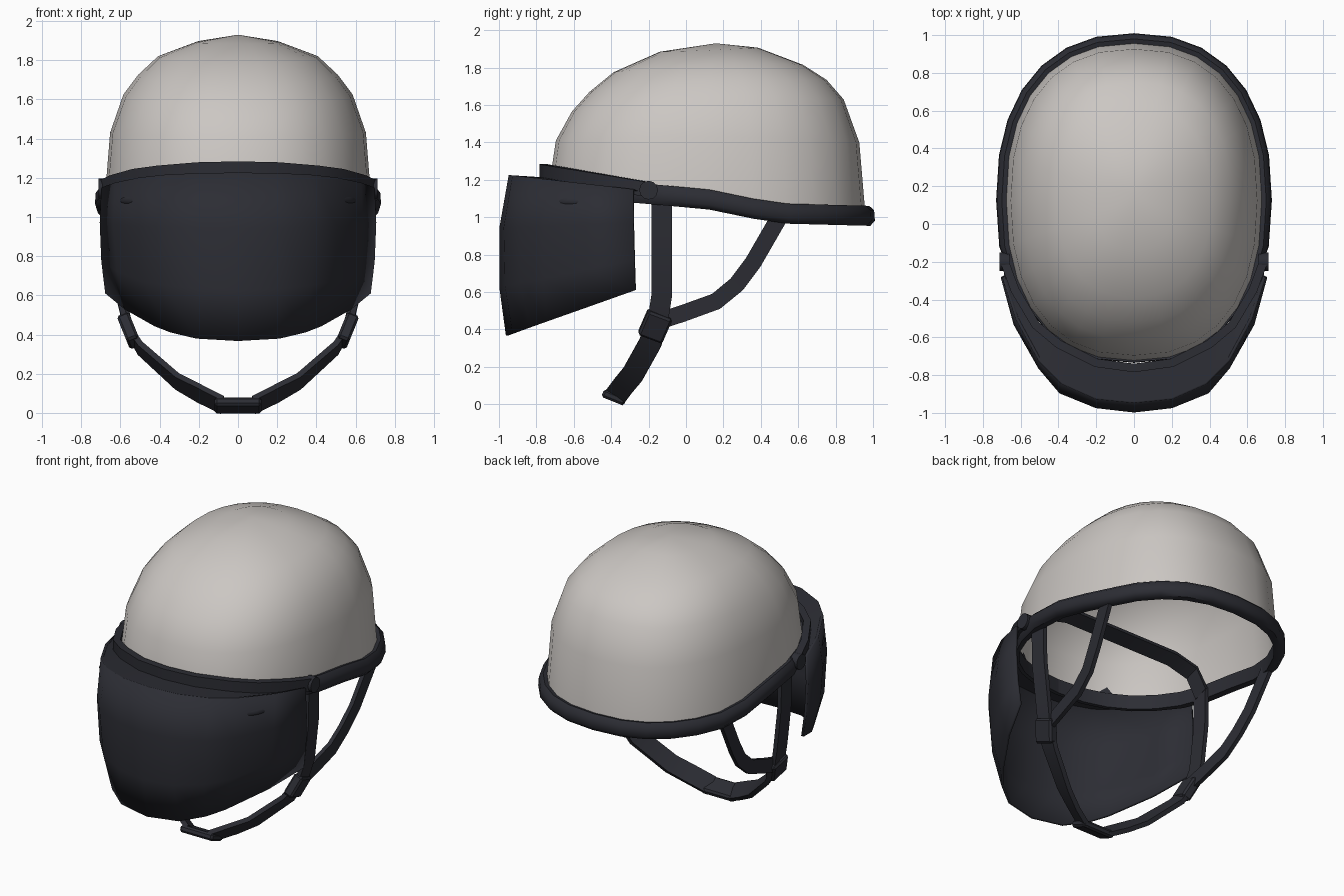
import bpy, bmesh, math
from mathutils import Vector, Matrix

if "Cube" in bpy.data.objects:
    bpy.data.objects.remove(bpy.data.objects["Cube"])


def material(name, rgb):
    m = bpy.data.materials.new(name)
    m.diffuse_color = (*rgb, 1)
    m.use_nodes = True
    m.node_tree.nodes["Principled BSDF"].inputs["Base Color"].default_value = m.diffuse_color
    return m


LIGHT = material("pale_grey", (0.60, 0.57, 0.545))
DARK = material("dark_slate", (0.025, 0.026, 0.034))


def make(name, verts, faces, mat, angle=40):
    me = bpy.data.meshes.new(name)
    me.from_pydata([tuple(v) for v in verts], [], faces)
    bm = bmesh.new()
    bm.from_mesh(me)
    bmesh.ops.recalc_face_normals(bm, faces=bm.faces)
    bm.to_mesh(me)
    bm.free()
    me.materials.append(mat)
    ob = bpy.data.objects.new(name, me)
    bpy.context.collection.objects.link(ob)
    bpy.ops.object.select_all(action='DESELECT')
    ob.select_set(True)
    bpy.context.view_layer.objects.active = ob
    bpy.ops.object.shade_smooth_by_angle(angle=math.radians(angle))
    return ob


def grid(rows, closed=False):
    """Quads between equally long rows of points."""
    n = len(rows[0])
    verts = [p for r in rows for p in r]
    faces = []
    for i in range(len(rows) - 1):
        for j in range(n if closed else n - 1):
            k = (j + 1) % n
            faces.append((i * n + j, i * n + k, (i + 1) * n + k, (i + 1) * n + j))
    return verts, faces


def ribbon(name, pts, width, thick, wdir=None):
    """Flat strap with a rectangular section along a path."""
    pts = [Vector(p) for p in pts]
    rows = []
    for i, p in enumerate(pts):
        t = (pts[min(i + 1, len(pts) - 1)] - pts[max(i - 1, 0)]).normalized()
        w = Vector(wdir) if wdir else Vector((0, -t.z, t.y)).normalized()
        n = t.cross(w).normalized()
        w, n = w * width / 2, n * thick / 2
        rows.append([p + w + n, p + w - n, p - w - n, p - w + n])
    v, f = grid(rows, True)
    f += [(0, 1, 2, 3), tuple(len(v) - k for k in (1, 2, 3, 4))]
    return make(name, v, f, DARK, 35)


def box(name, loc, size, rot):
    bm = bmesh.new()
    bmesh.ops.create_cube(bm, size=1)
    bmesh.ops.scale(bm, vec=size, verts=bm.verts)
    bmesh.ops.bevel(bm, geom=bm.edges[:], offset=0.012, segments=1, affect='EDGES')
    r = Matrix.Rotation(rot[2], 3, 'Z') @ Matrix.Rotation(rot[1], 3, 'Y') @ Matrix.Rotation(rot[0], 3, 'X')
    verts = [r @ v.co + Vector(loc) for v in bm.verts]
    faces = [[v.index for v in f.verts] for f in bm.faces] if not bm.verts.index_update() else []
    bm.free()
    return make(name, verts, faces, DARK, 30)


def interp(table, x):
    for (x0, y0), (x1, y1) in zip(table, table[1:]):
        if x <= x1:
            return y0 + (y1 - y0) * max(0, x - x0) / (x1 - x0)
    return table[-1][1]


# Plan outline of the helmet: rounded egg, with outward normal
A, FRONT, BACK, CY, N, SEG = 0.68, 0.855, 0.835, 0.125, 2.35, 28


def outline(i):
    a = -math.pi / 2 + 2 * math.pi * i / SEG
    c, s = math.cos(a), math.sin(a)
    b = BACK if s > 0 else FRONT
    x = A * math.copysign(abs(c) ** (2 / N), c)
    u = math.copysign(abs(s) ** (2 / N), s)
    nrm = Vector((math.copysign(abs(x / A) ** (N - 1), x) / A,
                  math.copysign(abs(u) ** (N - 1), u) / b, 0)).normalized()
    return x, b * u, u, nrm


RIM_Z = [(-0.75, 1.185), (-0.2, 1.12), (0, 1.11), (0.22, 1.08), (0.45, 1.02), (1, 1.005)]

# Shell: stacked rings, heights given at front, side and back
levels = [(0.96, 1.41, 1.43, 1.40), (0.86, 1.565, 1.625, 1.63), (0.75, 1.67, 1.725, 1.735),
          (0.6, 1.775, 1.82, 1.815), (0.31, 1.885, 1.893, 1.907)]
ring = [outline(i) for i in range(SEG)]
rows = [[Vector((x, CY + y, interp(RIM_Z, CY + y))) for x, y, u, n in ring]]
for s, f, m, b in levels:
    rows.append([Vector((x * s, CY + y * s, m + u * (b - f) / 2 + u * u * ((b + f) / 2 - m)))
                 for x, y, u, n in ring])
v, f = grid(rows, True)
v.append(Vector((0, 0.16, 1.93)))
base = len(levels) * SEG
f += [(base + i, base + (i + 1) % SEG, len(v) - 1) for i in range(SEG)]
make("helmet_shell", v, f, LIGHT, 60)

# Rim trim: rounded band on the shell edge, thinner behind the visor
section = [(-0.02, -0.05), (-0.02, 0.045), (0.02, 0.055), (0.046, 0.03), (0.05, -0.025), (0.025, -0.052)]
rows = []
for x, y, u, n in ring + ring[:1]:
    p = Vector((x, CY + y, interp(RIM_Z, CY + y)))
    k = min(1, max(0.1, (p.y + 0.5) / 0.4))
    rows.append([p + n * (d * k if d > 0 else d) + Vector((0, 0, h)) for d, h in section])
make("rim_trim", *grid(rows, True), DARK, 50)


def mirrored(half):
    """Full left-to-right row from points that start on the centre line."""
    return [Vector((-x, y, z)) for x, y, z in half[:0:-1]] + [Vector(p) for p in half]


# Visor: curved sheet, wrapped round the front
top = [(0, -0.94), (0.2, -0.92), (0.38, -0.84), (0.5, -0.72), (0.62, -0.5), (0.69, -0.28)]
mid = [(0, -0.99), (0.2, -0.967), (0.39, -0.89), (0.5, -0.76), (0.63, -0.53), (0.698, -0.28)]
low = [(0, -0.99), (0.2, -0.96), (0.37, -0.88), (0.48, -0.76), (0.61, -0.53), (0.69, -0.275)]
end = [(0, -0.955), (0.21, -0.92), (0.34, -0.83), (0.42, -0.74), (0.57, -0.5), (0.67, -0.27)]
rows = []
for row, frac in ((top, 0), (mid, 0.33), (low, 0.7), (end, 1)):
    half = []
    for (x, y), (tx, ty), (ex, ey) in zip(row, top, end):
        zt = 1.225 - 0.114 * (ty + 0.94)
        zb = 0.368 + 0.355 * (ey + 0.955)
        half.append((x, y, zt + (zb - zt) * frac))
    rows.append(mirrored(half))
visor = make("visor", *grid(rows), DARK, 50)
sol = visor.modifiers.new("thickness", 'SOLIDIFY')
sol.thickness, sol.offset = 0.016, 0

# Visor mount: band hugging the shell, and the ledge joining it to the visor
band = [(0, -0.762), (0.2, -0.735), (0.4, -0.635), (0.52, -0.535), (0.63, -0.35), (0.685, -0.2)]
path = mirrored([(x, y, 1.245 - 0.17 * (y + 0.77)) for x, y in band])
ribbon("visor_mount", path, 0.08, 0.045, (0, 0, 1))
ledge = [p + Vector((0, 0, -0.03)) for p in path]
make("visor_ledge", *grid([rows[0], ledge]), DARK, 50)

for side, sx in (("right", 1), ("left", -1)):
    def P(*pts):
        return [(sx * x, y, z) for x, y, z in pts]

    # Rounded pivot at the mount ends
    disc = [[Vector((sx * x, -0.2 + 0.05 * math.cos(a), 1.145 + 0.05 * math.sin(a)))
             for a in [k * math.pi / 6 for k in range(12)]] for x in (0.66, 0.712)]
    v, f = grid(disc, True)
    make(side + "_visor_pivot", v, f + [tuple(range(12)), tuple(range(12, 24))], DARK, 40)

    # Small lens-shaped vent on the visor
    d = Vector((0.5 * sx, 0.86, 0)).normalized()
    out = Vector((0.86 * sx, -0.5, 0))
    c = Vector((sx * 0.57, -0.63, 1.085))
    lens = [c + d * 0.065 * math.cos(a) + Vector((0, 0, 0.017 * math.sin(a)))
            for a in [k * math.pi / 5 for k in range(10)]]
    make(side + "_visor_vent", lens + [c + out * 0.012],
         [(k, (k + 1) % 10, 10) for k in range(10)], DARK, 30)

    # Harness straps and the buckle where they meet
    ribbon(side + "_front_strap", P((0.64, -0.13, 1.13), (0.635, -0.13, 0.85), (0.605, -0.13, 0.58),
                                    (0.565, -0.155, 0.42)), 0.11, 0.028)
    ribbon(side + "_rear_strap", P((0.635, 0.51, 1.02), (0.61, 0.36, 0.76), (0.59, 0.27, 0.64),
                                   (0.58, 0.16, 0.55), (0.57, -0.02, 0.485), (0.56, -0.16, 0.44)), 0.09, 0.028)
    ribbon(side + "_chin_strap", P((0.555, -0.165, 0.42), (0.5, -0.19, 0.33), (0.31, -0.285, 0.16),
                                   (0.2, -0.335, 0.1), (0.08, -0.38, 0.04)), 0.12, 0.03)
    box(side + "_strap_buckle", (sx * 0.555, -0.165, 0.42), (0.065, 0.14, 0.15),
        (math.radians(-22), sx * math.radians(22), 0))

# Chin buckle and the inner strap across the shell
box("chin_buckle", (0, -0.385, 0.037), (0.24, 0.13, 0.045), (math.radians(-22), 0, 0))
ribbon("inner_cross_strap", mirrored([(0, -0.12, 1.26), (0.4, -0.12, 1.26), (0.56, -0.12, 1.22),
                                      (0.635, -0.12, 1.1)]), 0.11, 0.028, (0, 0.85, 0.3))
